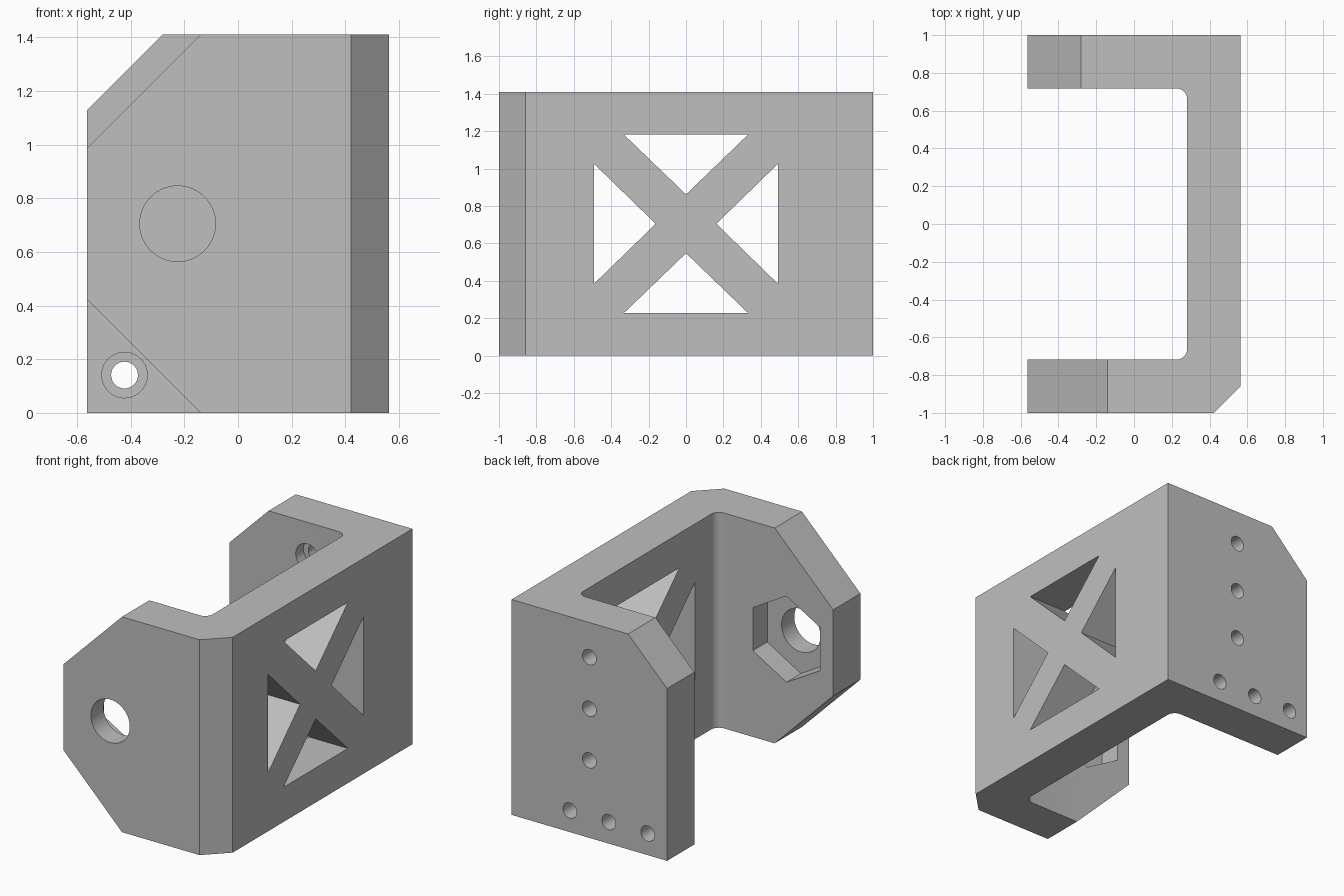
import bpy, bmesh, math

cube = bpy.data.objects.get("Cube")
if cube:
    bpy.data.objects.remove(cube, do_unlink=True)

# Main dimensions
HX, HY, H, T = 0.563, 1.0, 1.41, 0.282
MID = H / 2

grey = bpy.data.materials.new("light_grey")
grey.use_nodes = True
colour = (0.52, 0.52, 0.52, 1)
grey.diffuse_color = colour
grey.node_tree.nodes["Principled BSDF"].inputs["Base Color"].default_value = colour


def prism(name, points, axis, lo, hi):
    """Extrude a 2D outline along an axis from lo to hi."""
    place = {"x": lambda a, b, h: (h, a, b),
             "y": lambda a, b, h: (a, h, b),
             "z": lambda a, b, h: (a, b, h)}[axis]
    bm = bmesh.new()
    low = [bm.verts.new(place(a, b, lo)) for a, b in points]
    high = [bm.verts.new(place(a, b, hi)) for a, b in points]
    bm.faces.new(low)
    bm.faces.new(high)
    n = len(points)
    for i in range(n):
        j = (i + 1) % n
        bm.faces.new((low[i], low[j], high[j], high[i]))
    bmesh.ops.recalc_face_normals(bm, faces=bm.faces)
    mesh = bpy.data.meshes.new(name)
    bm.to_mesh(mesh)
    bm.free()
    mesh.materials.append(grey)
    obj = bpy.data.objects.new(name, mesh)
    bpy.context.collection.objects.link(obj)
    return obj


def ring(cx, cy, r, n, start=0.0):
    """Regular polygon or circle outline."""
    return [(cx + r * math.cos(start + math.tau * i / n),
             cy + r * math.sin(start + math.tau * i / n)) for i in range(n)]


def arc(cx, cy, r, a0, a1, n=8):
    angles = [math.radians(a0 + (a1 - a0) * i / n) for i in range(n + 1)]
    return [(cx + r * math.cos(a), cy + r * math.sin(a)) for a in angles]


def cut(points, axis, lo, hi):
    """Cut a prism out of the bracket."""
    cutter = prism("cutter", points, axis, lo, hi)
    cutter.hide_render = True
    mod = bracket.modifiers.new("cut", "BOOLEAN")
    mod.operation = "DIFFERENCE"
    mod.solver = "EXACT"
    mod.object = cutter
    bpy.ops.object.modifier_apply(modifier=mod.name)
    bpy.data.objects.remove(cutter, do_unlink=True)


def cut_corner(z, size, lo, hi):
    """Slice a 45 degree corner off the free edge of a side plate."""
    e = 0.05
    s = 1 if z > 0 else -1
    cut([(-HX - e, z + s * e), (-HX - e, z - s * (size + e)),
         (-HX + size + e, z + s * e)], "y", lo, hi)


# C-shaped body with filleted inner corners and one bevelled outer corner
F, IX, IY, BEVEL = 0.056, HX - T, HY - T, 0.141
outline = [(-HX, -HY), (HX - BEVEL, -HY), (HX, -HY + BEVEL), (HX, HY), (-HX, HY), (-HX, IY)]
outline += arc(IX - F, IY - F, F, 90, 0)
outline += arc(IX - F, -IY + F, F, 0, -90)
outline += [(-HX, -IY)]
bracket = prism("bracket", outline, "z", 0, H)
bpy.context.view_layer.objects.active = bracket
bracket.select_set(True)

# Cut corners on the front and back plates
cut_corner(H, 0.423, -1.1, -0.5)
cut_corner(0, 0.423, -1.1, -0.5)
cut_corner(H, 0.282, 0.5, 1.1)

# Bolt hole and hexagonal nut pocket in the front plate
cut(ring(-0.225, MID, 0.141, 64), "y", -1.1, -0.5)
cut(ring(-0.225, MID, 0.282, 6, math.pi / 2), "y", -IY - 0.15, -0.5)

# Counterbored screw holes in the back plate
screws = [(x, 0.141) for x in (0.141, -0.141, -0.423)]
screws += [(0, z) for z in (0.507, 0.845, 1.183)]
for x, z in screws:
    cut(ring(x, z, 0.05, 32), "y", 0.5, 1.1)
    cut(ring(x, z, 0.085, 40), "y", 0.5, IY + 0.08)

# Four triangular windows leaving an X-shaped brace in the web
for s in (-1, 1):
    cut([(-0.333, MID + s * 0.478), (0.333, MID + s * 0.478),
         (0, MID + s * 0.157)], "x", 0.2, 0.7)
    cut([(s * 0.493, MID - 0.322), (s * 0.493, MID + 0.322),
         (s * 0.162, MID)], "x", 0.2, 0.7)

bpy.ops.object.shade_smooth_by_angle(angle=math.radians(30))
